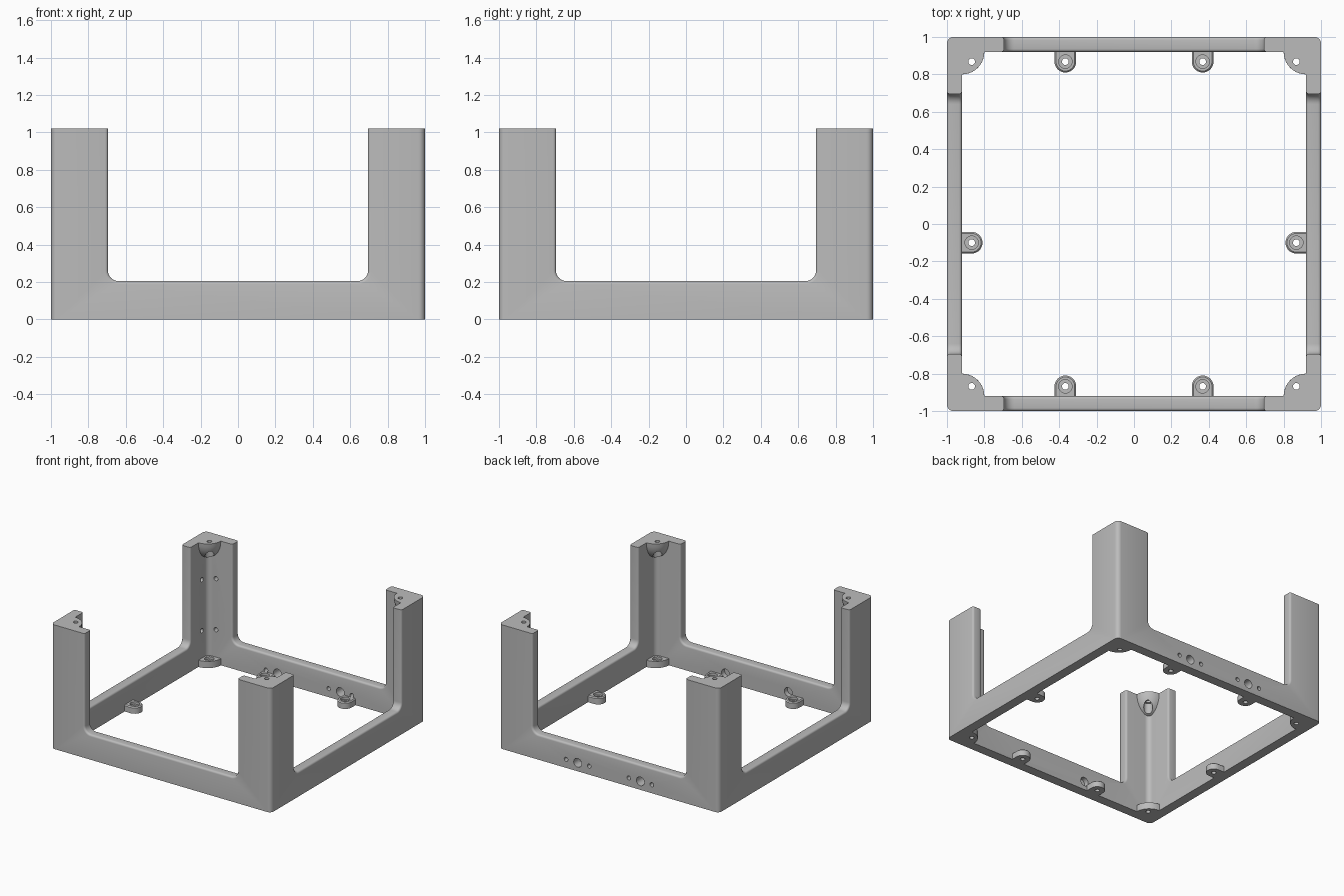
import bpy, bmesh
from math import sin, cos, pi, radians
from mathutils import Matrix, Vector

if "Cube" in bpy.data.objects:
    bpy.data.objects.remove(bpy.data.objects["Cube"], do_unlink=True)

TOP, INNER, MOUNT = 1.02, 0.92, 0.868
OPEN, SILL, ROUND = 0.695, 0.205, 0.016

grey = bpy.data.materials.new("plain grey")
grey.use_nodes = True
grey.diffuse_color = (0.5, 0.5, 0.5, 1)
grey.node_tree.nodes["Principled BSDF"].inputs["Base Color"].default_value = (0.5, 0.5, 0.5, 1)


def make(name, bm):
    bmesh.ops.recalc_face_normals(bm, faces=bm.faces)
    mesh = bpy.data.meshes.new(name)
    bm.to_mesh(mesh)
    bm.free()
    mesh.materials.append(grey)
    obj = bpy.data.objects.new(name, mesh)
    bpy.context.collection.objects.link(obj)
    return obj


def activate(obj):
    bpy.ops.object.select_all(action='DESELECT')
    obj.select_set(True)
    bpy.context.view_layer.objects.active = obj


def cut(obj, cutters):
    for c in cutters:
        c.hide_render = True
        mod = obj.modifiers.new("cut", 'BOOLEAN')
        mod.operation, mod.solver, mod.object = 'DIFFERENCE', 'EXACT', c
        activate(obj)
        bpy.ops.object.modifier_apply(modifier=mod.name)
        bpy.data.objects.remove(c, do_unlink=True)


def smooth(obj):
    activate(obj)
    bpy.ops.object.shade_smooth_by_angle(angle=radians(35))


def loft(name, rings):
    """Closed solid through a list of equal-length point rings."""
    bm = bmesh.new()
    loops = [[bm.verts.new(p) for p in ring] for ring in rings]
    n = len(loops[0])
    for a, b in zip(loops, loops[1:]):
        for i in range(n):
            j = (i + 1) % n
            bm.faces.new((a[i], a[j], b[j], b[i]))
    bm.faces.new(loops[0])
    bm.faces.new(loops[-1][::-1])
    return make(name, bm)


def prism(name, outline, z0, z1):
    return loft(name, [[(x, y, z) for x, y in outline] for z in (z0, z1)])


def arc(cx, cy, r, a0, a1, n):
    return [(cx + r * cos(radians(a0 + (a1 - a0) * i / n)),
             cy + r * sin(radians(a0 + (a1 - a0) * i / n))) for i in range(n + 1)]


def rounded_square(half, r):
    c = half - r
    return [p for k, (sx, sy) in enumerate(((1, 1), (-1, 1), (-1, -1), (1, -1)))
            for p in arc(sx * c, sy * c, r, 90 * k, 90 * k + 90, 6)]


def rod(start, end, r):
    """Round cutter between two points."""
    a, b = Vector(start), Vector(end)
    bm = bmesh.new()
    turn = (b - a).to_track_quat('Z', 'Y').to_matrix().to_4x4()
    bmesh.ops.create_cone(bm, cap_ends=True, segments=24, radius1=r, radius2=r,
                          depth=(b - a).length,
                          matrix=Matrix.Translation((a + b) / 2) @ turn)
    return make("hole_cutter", bm)


def opening(along_x):
    """U-shaped cutter through two opposite walls, flared to round the edges."""
    steps = [(ROUND * (1 - cos(pi * i / 8)), ROUND * (1 - sin(pi * i / 8))) for i in range(5)]
    side = [(0.8, ROUND)] + [(INNER + t, d) for t, d in steps]
    side += [(1 - t, d) for t, d in reversed(steps)] + [(1.1, ROUND)]
    rings = []
    for s, d in [(-s, d) for s, d in reversed(side)] + side:
        w, z, r = OPEN + d, SILL - d, 0.055 + d
        shape = [(w, 1.3), (-w, 1.3)]
        shape += arc(-w + r, z + r, r, 180, 270, 8) + arc(w - r, z + r, r, 270, 360, 8)
        rings.append([(s, u, v) if along_x else (u, s, v) for u, v in shape])
    return loft("opening_cutter", rings)


# Frame: square tube with four corner posts left by the openings
frame = prism("frame", rounded_square(1, 0.035), 0, TOP)
cutters = [prism("inside_cutter", rounded_square(INNER, 0.04), -0.2, 1.3),
           opening(True), opening(False)]

# Back wall port holes with screw holes, and blind recesses in the front wall
for s in (-1, 1):
    x = s * 0.285
    cutters.append(rod((x, 0.85, 0.07), (x, 1.1, 0.07), 0.036))
    cutters.append(rod((x, -0.85, 0.07), (x, -0.96, 0.07), 0.036))
    for dx in (-0.105, 0.105):
        cutters.append(rod((x + dx, 0.85, 0.07), (x + dx, 1.1, 0.07), 0.017))

# Blind holes inside one back post
for z in (0.28, 0.7):
    cutters.append(rod((-0.845, 0.88, z), (-0.845, 0.96, z), 0.018))
    cutters.append(rod((-0.88, 0.845, z), (-0.96, 0.845, z), 0.018))
cut(frame, cutters)
smooth(frame)


def screw_hole(obj, x, y):
    cut(obj, [rod((x, y, -0.1), (x, y, 0.2), 0.018),
              rod((x, y, 0.035), (x, y, 0.2), 0.036)])


def soften_top(obj, z, width):
    bm = bmesh.new()
    bm.from_mesh(obj.data)
    edges = [e for e in bm.edges if all(abs(v.co.z - z) < 1e-4 for v in e.verts)]
    bmesh.ops.bevel(bm, geom=edges, offset=width, segments=1, affect='EDGES')
    bm.to_mesh(obj.data)
    bm.free()


# Corner brackets at the top and corner feet at the bottom
for sx, xn in ((1, "left"), (-1, "right")):
    for sy, yn in ((1, "back"), (-1, "front")):
        bm = bmesh.new()
        bmesh.ops.create_uvsphere(bm, u_segments=32, v_segments=16, radius=0.12)
        for normal in ((sx, 0, 0), (0, sy, 0), (0, 0, 1)):
            res = bmesh.ops.bisect_plane(bm, geom=bm.verts[:] + bm.edges[:] + bm.faces[:],
                                         plane_co=(0, 0, 0), plane_no=normal, clear_outer=True)
            rim = [g for g in res["geom_cut"] if isinstance(g, bmesh.types.BMEdge)]
            bmesh.ops.holes_fill(bm, edges=rim)
        bmesh.ops.scale(bm, verts=bm.verts, vec=(1, 1, 1.3))
        bmesh.ops.translate(bm, verts=bm.verts, vec=(sx * INNER, sy * INNER, TOP))
        bracket = make(f"{yn}_{xn}_top_bracket", bm)
        x, y = sx * MOUNT, sy * MOUNT
        cut(bracket, [rod((x, y, 0.7), (x, y, 1.2), 0.018),
                      rod((x, y, 0.7), (x, y, TOP - 0.06), 0.034)])
        smooth(bracket)

        outline = [(sx * INNER, sy * INNER)]
        outline += [(sx * px, sy * py) for px, py in arc(INNER, INNER, 0.12, 180, 270, 10)]
        foot = prism(f"{yn}_{xn}_corner_foot", outline, 0, 0.055)
        screw_hole(foot, x, y)
        smooth(foot)


def tab(name, pos, angle):
    """Screw tab with a round end, pointing inward from a wall."""
    outline = [(-0.06, -0.058)] + arc(0, 0, 0.058, -90, 90, 14) + [(-0.06, 0.058)]
    obj = prism(name, outline, 0, 0.055)
    soften_top(obj, 0.055, 0.008)
    screw_hole(obj, 0, 0)
    obj.data.transform(Matrix.Translation((*pos, 0)) @ Matrix.Rotation(radians(angle), 4, 'Z'))
    smooth(obj)


# Screw tabs along the walls
for s, n in ((1, "left"), (-1, "right")):
    tab(f"back_{n}_tab", (s * 0.367, MOUNT), -90)
    tab(f"front_{n}_tab", (s * 0.367, -MOUNT), 90)
    tab(f"{n}_side_tab", (s * MOUNT, -0.1), 180 if s > 0 else 0)
